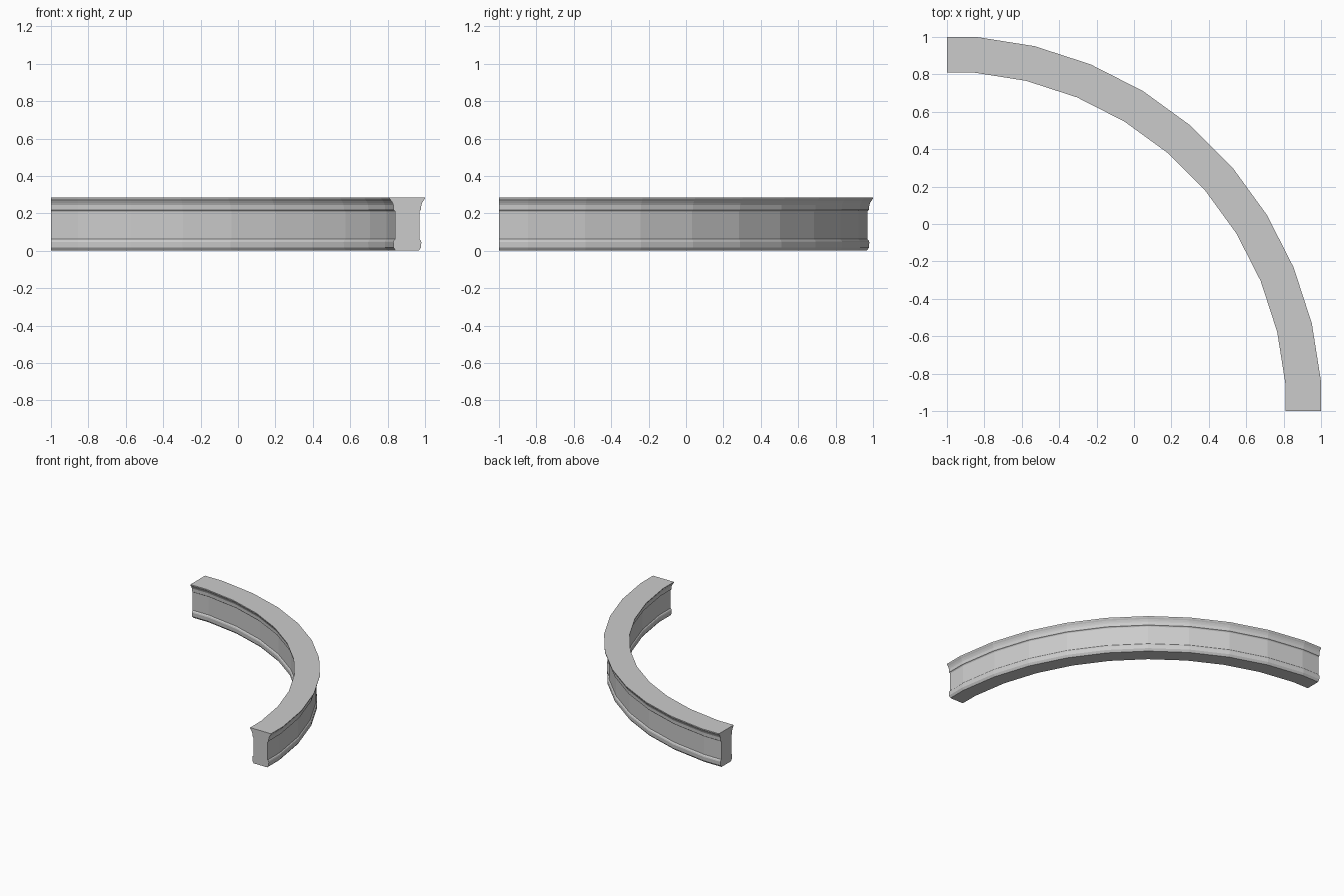
import bpy, bmesh, math

if "Cube" in bpy.data.objects:
    bpy.data.objects.remove(bpy.data.objects["Cube"])

# Moulding cross-section, one half: (half width, height)
MID = 1.905  # distance of the section's centreline from the arc centre
half = [(0.061, 0.0), (0.067, 0.008), (0.074, 0.018), (0.075, 0.046),
        (0.072, 0.055), (0.065, 0.062), (0.065, 0.210), (0.068, 0.215),
        (0.074, 0.219), (0.075, 0.245), (0.079, 0.255), (0.085, 0.266),
        (0.091, 0.273), (0.095, 0.279), (0.095, 0.285)]
section = [(MID + w, z) for w, z in half] + [(MID - w, z) for w, z in reversed(half)]

# Quarter sweep: half-length straight pieces at both ends, full 9 degree facets between
STEP = math.radians(9)
angles = [0.0] + [STEP * (k + 0.5) for k in range(10)] + [math.pi / 2]

bm = bmesh.new()
rings = []
for i, a in enumerate(angles):
    stretch = 1.0 if i in (0, len(angles) - 1) else 1 / math.cos(STEP / 2)
    rings.append([bm.verts.new((-1 + r * stretch * math.cos(a),
                                -1 + r * stretch * math.sin(a), z))
                  for r, z in section])

# Skin between neighbouring sections, then cap the ends
n = len(section)
for a, b in zip(rings, rings[1:]):
    for j in range(n):
        k = (j + 1) % n
        bm.faces.new((a[j], b[j], b[k], a[k]))
bm.faces.new(rings[0])
bm.faces.new(rings[-1][::-1])
bmesh.ops.recalc_face_normals(bm, faces=bm.faces)

mesh = bpy.data.meshes.new("curved_moulding")
bm.to_mesh(mesh)
bm.free()
bpy.context.collection.objects.link(bpy.data.objects.new("curved_moulding", mesh))
